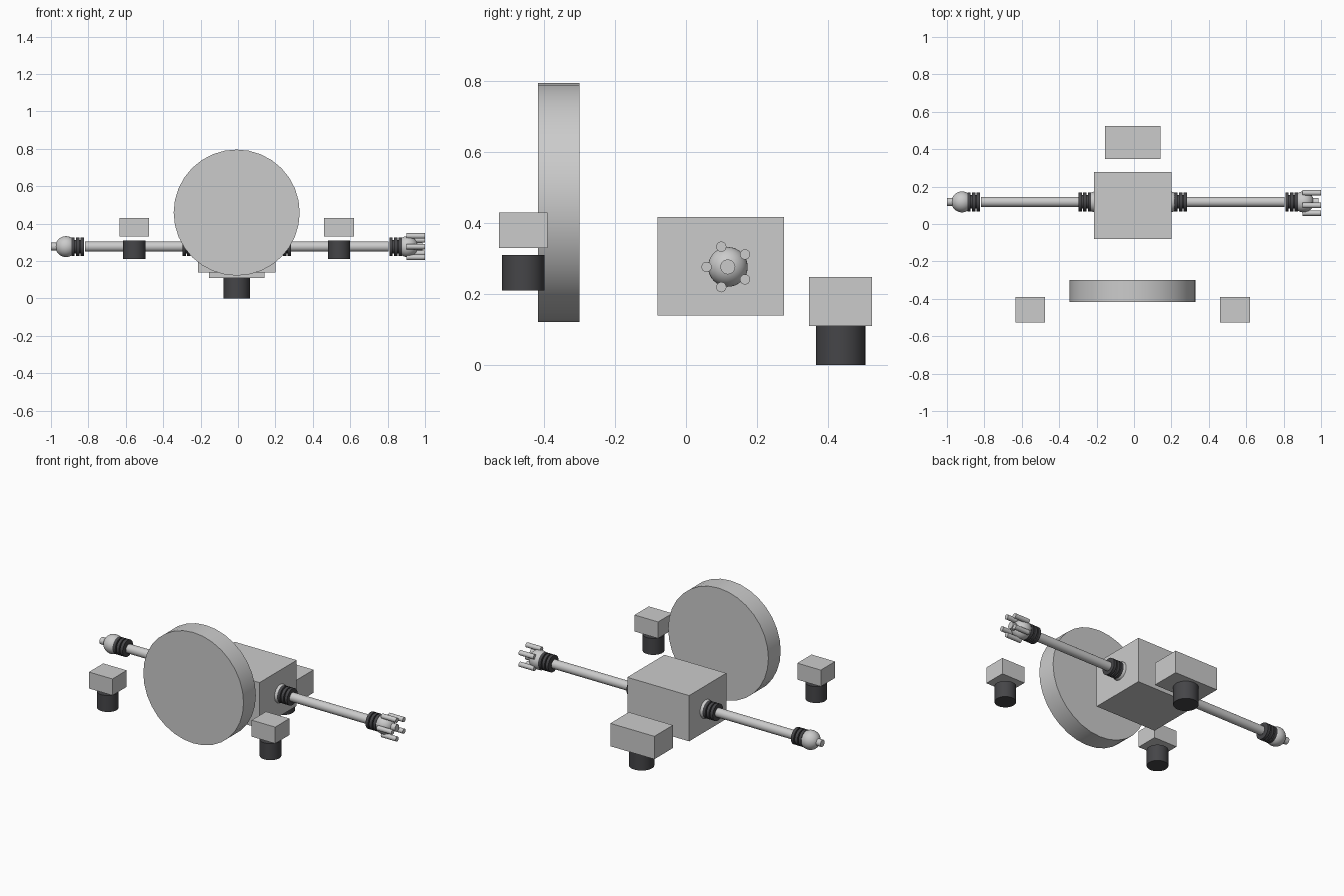
import bpy
from math import pi, cos, sin, radians

if "Cube" in bpy.data.objects:
    bpy.data.objects.remove(bpy.data.objects["Cube"])

CX = -0.007            # symmetry plane of the body
AY, AZ = 0.118, 0.277  # arm axis

dark = bpy.data.materials.new("dark_rubber")
dark.diffuse_color = (0.06, 0.06, 0.065, 1)
dark.use_nodes = True
dark.node_tree.nodes["Principled BSDF"].inputs["Base Color"].default_value = dark.diffuse_color


def finish(name, mat=None, smooth=True):
    ob = bpy.context.object
    ob.name = name
    if mat:
        ob.data.materials.append(mat)
    if smooth:
        bpy.ops.object.shade_smooth_by_angle(angle=radians(35))
    return ob


def box(name, x, y, z):
    bpy.ops.mesh.primitive_cube_add(
        size=1, location=(sum(x) / 2, sum(y) / 2, sum(z) / 2))
    ob = bpy.context.object
    ob.scale = (x[1] - x[0], y[1] - y[0], z[1] - z[0])
    bpy.ops.object.transform_apply(location=False, rotation=False, scale=True)
    return finish(name, smooth=False)


def cyl(name, r, a, b, axis, centre, mat=None, sides=32):
    """Cylinder from a to b along an axis; centre gives the other two coordinates."""
    i = "xyz".index(axis)
    loc = list(centre)
    loc.insert(i, (a + b) / 2)
    rot = [(0, pi / 2, 0), (pi / 2, 0, 0), (0, 0, 0)][i]
    bpy.ops.mesh.primitive_cylinder_add(
        vertices=sides, radius=r, depth=abs(b - a), location=loc, rotation=rot)
    return finish(name, mat)


def ball(name, r, x):
    bpy.ops.mesh.primitive_uv_sphere_add(
        segments=32, ring_count=16, radius=r, location=(x, AY, AZ))
    return finish(name)


# Front disc and body block
cyl("front_disc", 0.337, -0.418, -0.30, "y", (CX, 0.459))
box("body", (CX - 0.208, CX + 0.208), (-0.08, 0.277), (0.14, 0.418))

# Rear foot
box("rear_foot_block", (CX - 0.148, CX + 0.148), (0.347, 0.525), (0.11, 0.249))
cyl("rear_foot", 0.07, 0.0, 0.11, "z", (CX, 0.436), dark)

for side, s in (("left", -1), ("right", 1)):
    def X(d):
        return CX + s * d

    # Floating front pods
    box(side + "_pod_block", sorted((X(0.468), X(0.626))), (-0.527, -0.39), (0.33, 0.43))
    cyl(side + "_pod_foot", 0.06, 0.21, 0.31, "z", (X(0.547), -0.459), dark)

    # Arm: shoulder ball, rod, ribbed joints, hand ball and tip
    ball(side + "_shoulder", 0.056, X(0.197))
    cyl(side + "_arm_rod", 0.027, X(0.285), X(0.811), "x", (AY, AZ), sides=24)
    for joint, start in (("shoulder", 0.222), ("wrist", 0.816)):
        cyl(f"{side}_{joint}_core", 0.036, X(start), X(start + 0.068), "x", (AY, AZ), dark)
        for k in range(3):
            a = start + k * 0.025
            cyl(f"{side}_{joint}_rib_{k}", 0.05, X(a), X(a + 0.018), "x", (AY, AZ), dark)
    ball(side + "_hand", 0.056, X(0.913))
    cyl(side + "_hand_tip", 0.021, X(0.94), X(0.993), "x", (AY, AZ), sides=20)

# Five fingers on the right hand
for k in range(5):
    t = radians(36 + 72 * k)
    cyl(f"finger_{k}", 0.0145, 0.9, 1.0, "x",
        (AY + 0.06 * cos(t), AZ + 0.06 * sin(t)), sides=16)
